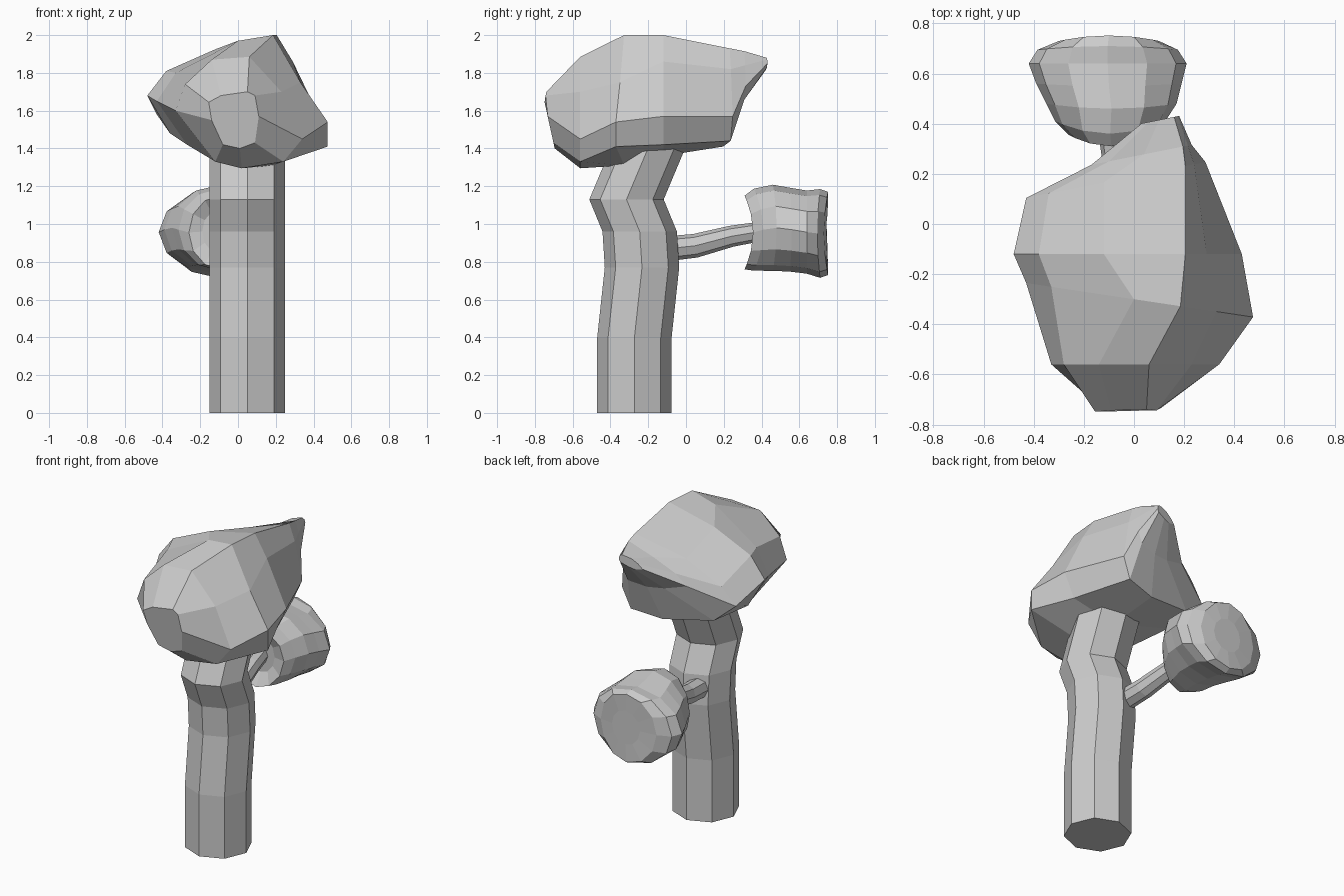
import bpy, bmesh
from math import cos, sin, pi
from mathutils import Vector


def loft(name, rings):
    """Skin a list of equal-length point rings, closing both ends."""
    bm = bmesh.new()
    rows = [[bm.verts.new(p) for p in ring] for ring in rings]
    n = len(rows[0])
    for a, b in zip(rows, rows[1:]):
        for i in range(n):
            j = (i + 1) % n
            bm.faces.new((a[i], a[j], b[j], b[i]))
    bm.faces.new(rows[0][::-1])
    bm.faces.new(rows[-1])
    bmesh.ops.recalc_face_normals(bm, faces=bm.faces)
    mesh = bpy.data.meshes.new(name)
    bm.to_mesh(mesh)
    bm.free()
    obj = bpy.data.objects.new(name, mesh)
    bpy.context.collection.objects.link(obj)
    return obj


def ellipse(center, u, v, sides, bend=0):
    """Ring of points; bend pushes the ends of the u axis along y."""
    c, u, v = Vector(center), Vector(u), Vector(v)
    angles = [2 * pi * i / sides for i in range(sides)]
    return [c + u * cos(a) + v * sin(a) + Vector((0, bend * cos(a) ** 2, 0))
            for a in angles]


# Octagonal trunk with a bend below the crown: (y, z)
trunk_path = [(-0.273, 0), (-0.273, 0.4), (-0.233, 0.77), (-0.245, 0.96),
              (-0.315, 1.13), (-0.21, 1.38), (-0.17, 1.48)]
loft("trunk", [ellipse((0.05, y, z), (0.2, 0, 0), (0, 0.197, 0), 8)
               for y, z in trunk_path])

# Thin side branch: (x, y, z, radius)
branch_path = [(-0.02, -0.14, 0.865, 0.066), (-0.04, 0.05, 0.885, 0.062),
               (-0.07, 0.24, 0.935, 0.055), (-0.1, 0.42, 0.965, 0.05)]
loft("branch", [ellipse((x, y, z), (r, 0, 0), (0, -0.2 * r, r), 8)
                for x, y, z, r in branch_path])

# Side foliage, saddle-shaped at both ends: (y, x, z, x radius, z radius, bend)
side_sections = [
    (0.36, -0.09, 0.96, 0.10, 0.12, 0.0), (0.31, -0.09, 0.955, 0.17, 0.195, 0.045),
    (0.36, -0.095, 0.97, 0.22, 0.217, 0.05), (0.46, -0.09, 0.98, 0.26, 0.228, 0.02),
    (0.55, -0.1, 0.97, 0.29, 0.222, 0.01), (0.64, -0.105, 0.957, 0.315, 0.22, 0.0),
    (0.71, -0.105, 0.95, 0.28, 0.235, -0.015), (0.752, -0.1, 0.95, 0.20, 0.22, -0.022),
    (0.75, -0.09, 0.95, 0.1, 0.11, -0.008)]
loft("side_foliage", [ellipse((x, y, z), (rx, 0, 0), (0, 0, rz), 12, bend)
                      for y, x, z, rx, rz, bend in side_sections])

# Main crown: slices front to back, each clockwise from the top ridge (x, z)
crown_slices = [
    (-0.75, [(0.05, 1.70), (0.09, 1.68), (0.11, 1.57), (0.09, 1.43), (0.01, 1.40),
             (-0.08, 1.42), (-0.14, 1.55), (-0.155, 1.645), (-0.09, 1.68)]),
    (-0.56, [(0.06, 1.885), (0.23, 1.70), (0.34, 1.45), (0.24, 1.33), (0.02, 1.295),
             (-0.12, 1.33), (-0.33, 1.60), (-0.28, 1.74), (-0.14, 1.87)]),
    (-0.30, [(0.185, 2.0), (0.33, 1.75), (0.475, 1.54), (0.475, 1.41), (0.18, 1.31),
             (-0.27, 1.42), (-0.43, 1.65), (-0.33, 1.80), (0.0, 1.97)]),
    (-0.12, [(0.205, 2.0), (0.29, 1.86), (0.43, 1.57), (0.36, 1.42), (0.05, 1.36),
             (-0.36, 1.48), (-0.48, 1.68), (-0.38, 1.81), (-0.12, 1.925)]),
    (0.19, [(0.205, 1.93), (0.24, 1.82), (0.285, 1.57), (0.23, 1.44), (0.03, 1.41),
            (-0.29, 1.46), (-0.43, 1.58), (-0.34, 1.69), (-0.12, 1.83)]),
    (0.27, [(0.195, 1.915), (0.215, 1.84), (0.23, 1.73), (0.2, 1.66), (0.08, 1.64),
            (-0.03, 1.65), (-0.17, 1.69), (-0.1, 1.76), (0.04, 1.84)]),
    (0.395, [(0.16, 1.88), (0.175, 1.87), (0.18, 1.85), (0.17, 1.83), (0.12, 1.81),
             (0.08, 1.80), (0.03, 1.81), (0.06, 1.84), (0.1, 1.865)])]


def crown_y(x, y, z):
    """Lean the nose slice back off its middle and slant the other slices."""
    if y < -0.7:
        return y + 0.22 * abs(z - 1.65)
    slant = 0.2 if y > 0.1 else -0.15 if y == -0.30 else 0
    return y + slant * x


loft("crown", [[(x, crown_y(x, y, z), z) for x, z in pts]
               for y, pts in crown_slices])
